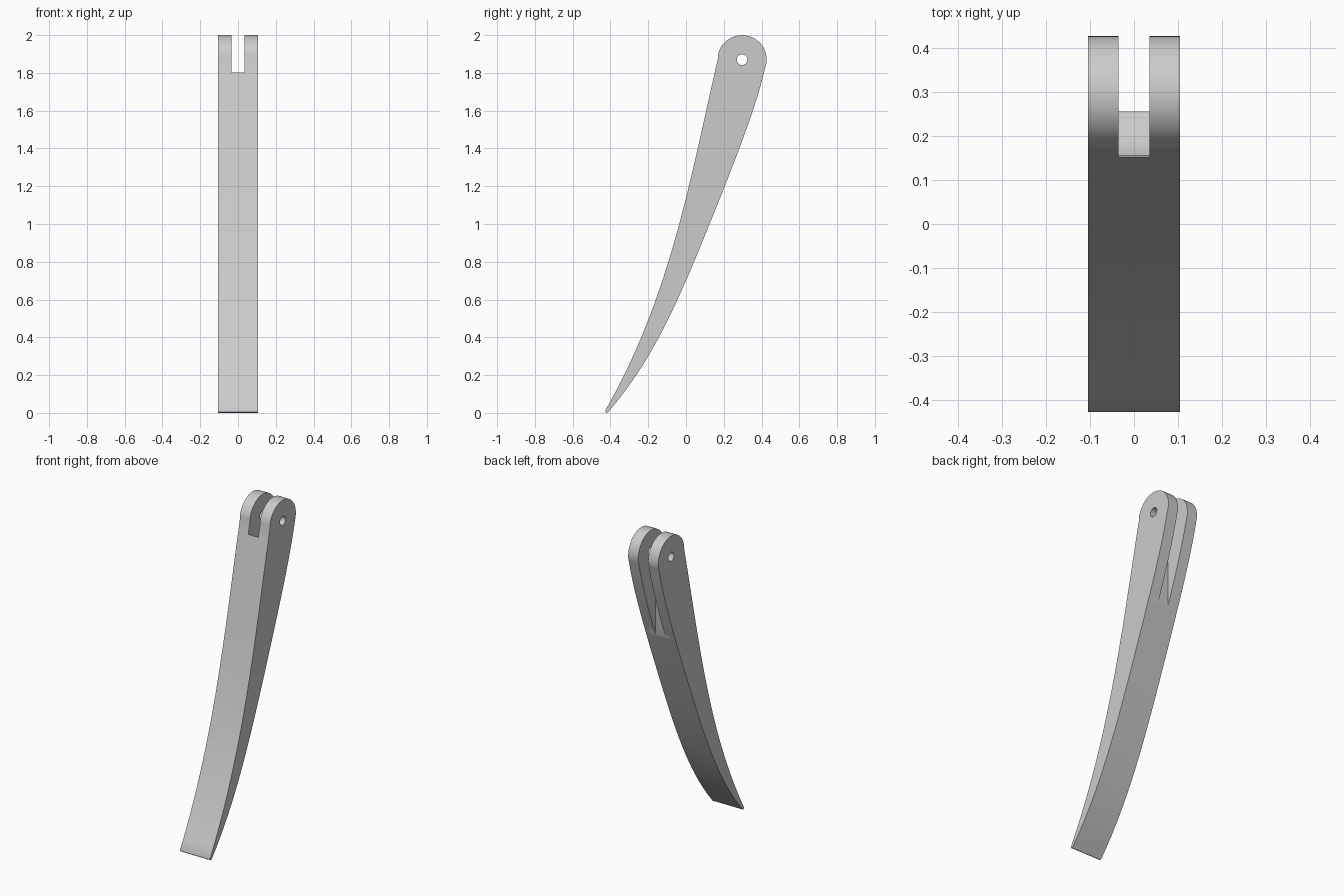
import bpy, bmesh, math
from math import sin, cos, radians

cube = bpy.data.objects.get("Cube")
if cube:
    bpy.data.objects.remove(cube, do_unlink=True)

PIVOT_Y, PIVOT_Z, HEAD_R = 0.297, 1.87, 0.13
WIDTH, SLOT = 0.21, 0.07

grey = bpy.data.materials.new("light grey")
grey.use_nodes = True
colour = (0.6, 0.6, 0.6, 1)
grey.diffuse_color = colour
grey.node_tree.nodes["Principled BSDF"].inputs["Base Color"].default_value = colour


def extrude_profile(name, profile, width):
    """Solid made from a (y, z) outline, centred on x = 0."""
    bm = bmesh.new()
    face = bm.faces.new([bm.verts.new((-width / 2, y, z)) for y, z in profile])
    ext = bmesh.ops.extrude_face_region(bm, geom=[face])
    moved = [v for v in ext["geom"] if isinstance(v, bmesh.types.BMVert)]
    bmesh.ops.translate(bm, verts=moved, vec=(width, 0, 0))
    bmesh.ops.recalc_face_normals(bm, faces=bm.faces)
    mesh = bpy.data.meshes.new(name)
    bm.to_mesh(mesh)
    bm.free()
    mesh.materials.append(grey)
    obj = bpy.data.objects.new(name, mesh)
    bpy.context.collection.objects.link(obj)
    return obj


def arc(cy, cz, r, start, end, n):
    angles = [radians(start + (end - start) * i / n) for i in range(n + 1)]
    return [(cy + r * cos(a), cz + r * sin(a)) for a in angles]


def curve(points, n):
    """Smooth y(z) polynomial through a few (y, z) points, from first to last."""
    z0, z1 = points[0][1], points[-1][1]
    out = []
    for i in range(n + 1):
        z = z0 + (z1 - z0) * i / n
        y = 0
        for j, (yj, zj) in enumerate(points):
            for k, (_, zk) in enumerate(points):
                if k != j:
                    yj *= (z - zk) / (zj - zk)
            y += yj
        out.append((y, z))
    return out


# Curved lever body: back edge up, round head, front edge down to the thin tip
back = curve([(-0.414, 0.002), (-0.2, 0.3), (0.0, 0.7), (0.205, 1.2), (0.42, 1.83)], 32)
head = arc(PIVOT_Y, PIVOT_Z, HEAD_R, -12, 170, 36)
front = curve([(0.168, 1.87), (0.003, 1.15), (-0.197, 0.5), (-0.427, 0.013)], 32)
tip = [(-0.427, 0.005), (-0.421, 0.0)]
lever = extrude_profile("curved_lever", back + head + front + tip, WIDTH)

# Fork slot: curved floor around the pivot, rounded corner, upright back wall
floor = arc(PIVOT_Y, PIVOT_Z, 0.157, 206, 249, 14)
fy, fz = floor[-1]
corner = arc(fy, fz - 0.015, 0.015, 80, 0, 6)
slot = floor + corner + [(fy + 0.015, 1.2), (0.6, 1.2), (0.6, 2.2), (0, 2.2), (0, floor[0][1])]
cutters = [
    extrude_profile("slot_cutter", slot, SLOT),
    extrude_profile("pin_hole_cutter", arc(PIVOT_Y, PIVOT_Z, 0.028, 0, 348.75, 31), 0.4),
]

bpy.ops.object.select_all(action="DESELECT")
lever.select_set(True)
bpy.context.view_layer.objects.active = lever
for cutter in cutters:
    cutter.hide_render = True
    mod = lever.modifiers.new(cutter.name, "BOOLEAN")
    mod.operation = "DIFFERENCE"
    mod.solver = "EXACT"
    mod.object = cutter
    bpy.ops.object.modifier_apply(modifier=mod.name)
    bpy.data.objects.remove(cutter, do_unlink=True)

bpy.ops.object.shade_smooth_by_angle(angle=radians(30))
